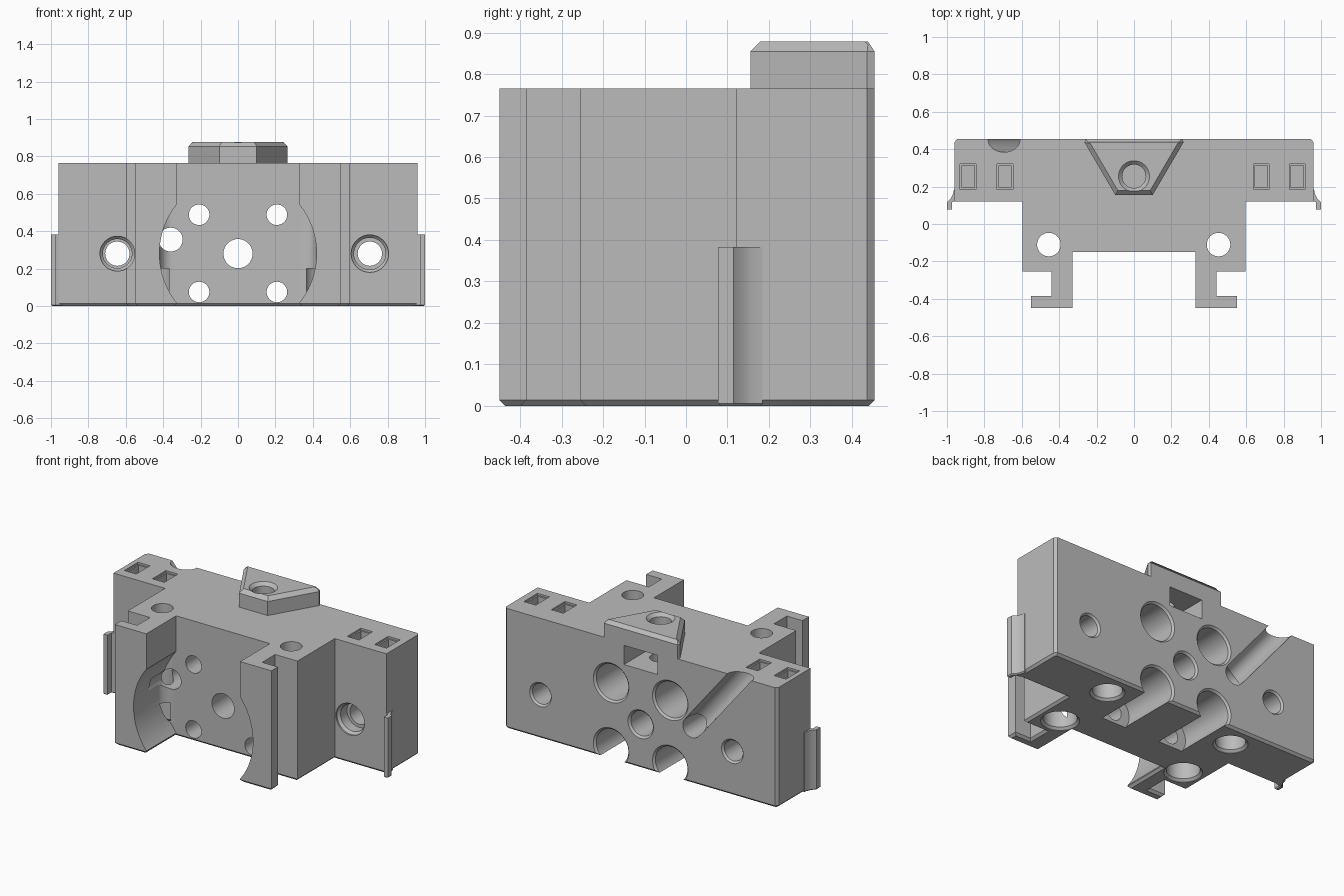
import bpy, bmesh, math
from mathutils import Matrix, Vector

if "Cube" in bpy.data.objects:
    bpy.data.objects.remove(bpy.data.objects["Cube"])

grey = bpy.data.materials.new("plain grey")
grey.use_nodes = True
grey.diffuse_color = (0.5, 0.5, 0.5, 1)
grey.node_tree.nodes["Principled BSDF"].inputs["Base Color"].default_value = (0.5, 0.5, 0.5, 1)

AXIS_Y = Matrix.Rotation(-math.pi / 2, 4, 'X')   # local z -> +y


def finish(name, bm):
    bmesh.ops.recalc_face_normals(bm, faces=bm.faces)
    me = bpy.data.meshes.new(name)
    bm.to_mesh(me)
    bm.free()
    me.materials.append(grey)
    ob = bpy.data.objects.new(name, me)
    bpy.context.scene.collection.objects.link(ob)
    return ob


def prism(name, outline, z0, z1, low=0, high=0):
    """Upright extrusion of a plan outline with chamfered bottom / top rims."""
    bm = bmesh.new()
    base = bm.faces.new([bm.verts.new((x, y, z0)) for x, y in outline])
    ext = bmesh.ops.extrude_face_region(bm, geom=[base])
    top = [v for v in ext["geom"] if isinstance(v, bmesh.types.BMVert)]
    bmesh.ops.translate(bm, verts=top, vec=(0, 0, z1 - z0))
    bmesh.ops.recalc_face_normals(bm, faces=bm.faces)
    for z, size in ((z0, low), (z1, high)):
        if size:
            rim = [e for e in bm.edges if all(abs(v.co.z - z) < 1e-5 for v in e.verts)]
            bmesh.ops.bevel(bm, geom=rim, offset=size, segments=1, affect='EDGES')
    return finish(name, bm)


def turned(name, profile, matrix, n=40):
    """Solid of revolution from (radius, height) pairs."""
    bm = bmesh.new()
    rings = [[bm.verts.new(matrix @ Vector((r * math.cos(2 * math.pi * i / n),
                                            r * math.sin(2 * math.pi * i / n), h)))
              for i in range(n)] for r, h in profile]
    for a, b in zip(rings, rings[1:]):
        for i in range(n):
            j = (i + 1) % n
            bm.faces.new((a[i], a[j], b[j], b[i]))
    bm.faces.new(rings[0])
    bm.faces.new(rings[-1])
    return finish(name, bm)


def box(name, x0, x1, y0, y1, z0, z1):
    return prism(name, [(x0, y0), (x1, y0), (x1, y1), (x0, y1)], z0, z1)


def boolean(target, tool, op='DIFFERENCE'):
    m = target.modifiers.new(op, 'BOOLEAN')
    m.operation, m.object, m.solver = op, tool, 'EXACT'
    bpy.context.view_layer.objects.active = target
    bpy.ops.object.modifier_apply(modifier=m.name)
    bpy.data.objects.remove(tool)


def bore_y(x, z, profile):
    boolean(body, turned("bore", profile, Matrix.Translation((x, 0, z)) @ AXIS_Y))


def bore_z(x, y, profile):
    boolean(body, turned("bore", profile, Matrix.Translation((x, y, 0))))


# Main body: wide rear slab, centre block and two hooked arms
TOP, BACK = 0.765, 0.455
half = [(0.33, -0.15), (0.33, -0.45), (0.55, -0.45), (0.55, -0.385), (0.44, -0.385),
        (0.44, -0.255), (0.597, -0.255), (0.597, 0.12), (0.96, 0.12),
        (0.96, BACK - 0.018), (0.945, BACK)]
body = prism("mounting_block", half + [(-x, y) for x, y in reversed(half)], 0, TOP, low=0.014)

# Mounting tab with a bevelled rim
tab = prism("tab", [(-0.1, 0.155), (0.1, 0.155), (0.265, BACK - 0.018), (0.258, BACK),
                    (-0.258, BACK), (-0.265, BACK - 0.018)], TOP - 0.05, 0.878, high=0.024)
boolean(body, tab, 'UNION')

# Side clips
for s in (-1, 1):
    clip = [(0.94, 0.185), (0.962, 0.185), (0.968, 0.16), (0.98, 0.135), (1.0, 0.115),
            (1.0, 0.077), (0.972, 0.077), (0.972, 0.118), (0.94, 0.125)]
    boolean(body, prism("clip", [(s * x, y) for x, y in clip], 0, 0.383, low=0.006), 'UNION')

# Round front recess with filleted sides
dish = turned("dish", [(0.42, -0.5), (0.42, -0.15)],
              Matrix.Translation((0, 0, 0.28)) @ AXIS_Y, 96)
arc = [(0.35 + 0.07 * math.sin(t * math.pi / 16), -0.22 + 0.07 * math.cos(t * math.pi / 16))
       for t in range(9)]
sides = arc + [(0.43, -0.6)]
boolean(dish, prism("dish_limit", sides + [(-x, y) for x, y in reversed(sides)], -0.3, 0.9),
        'INTERSECT')
boolean(body, dish)

# Centre bore and four counterbored holes around it
bore_y(0, 0.28, [(0.078, -0.3), (0.078, 0.443), (0.092, 0.457), (0.092, 0.5)])
for x in (-0.208, 0.208):
    for z in (0.075, 0.488):
        bore_y(x, z, [(0.055, -0.3), (0.055, 0.07), (0.113, 0.07), (0.113, 0.443),
                      (0.127, 0.457), (0.127, 0.5)])

# Outer fixing holes, counterbored from the front
for x, r, start in ((-0.645, 0.093, -0.3), (0.705, 0.1, 0.0)):
    bore_y(x, 0.28, [(r, start), (r, 0.13), (r - 0.015, 0.145), (r - 0.015, 0.21),
                     (0.065, 0.21), (0.065, 0.443), (0.078, 0.457), (0.078, 0.5)])

# Vertical holes: two through, two blind from below
for x in (-0.455, 0.452):
    bore_z(x, -0.11, [(0.11, -0.05), (0.11, 0.002), (0.096, 0.016), (0.096, 0.2),
                      (0.063, 0.2), (0.063, 0.85)])
    bore_z(x, 0.305, [(0.1, -0.05), (0.1, 0.002), (0.086, 0.016), (0.086, 0.2)])

# Tab screw hole and the nut slot behind it
bore_z(0, 0.255, [(0.063, 0.5), (0.063, 0.858), (0.085, 0.88), (0.085, 0.95)])
boolean(body, box("nut_slot", -0.118, 0.118, 0.15, 0.6, 0.628, 0.75))

# Top magnet pockets with chamfered mouths
for x in (-0.887, -0.69, 0.68, 0.873):
    boolean(body, box("pocket", x - 0.033, x + 0.033, 0.195, 0.312, TOP - 0.09, 0.9))
    boolean(body, box("mouth", x - 0.042, x + 0.042, 0.185, 0.322, TOP - 0.012, 0.9))

# Diagonal cable channel in the back, ending in a through hole
bore_y(-0.36, 0.355, [(0.064, -0.3), (0.064, 0.6)])
start, end = Vector((-0.365, 0.45, 0.36)), Vector((-0.695, 0.45, 0.765))
d = (end - start).normalized()
turn = Matrix.Translation(start) @ d.to_track_quat('Z', 'Y').to_matrix().to_4x4()
boolean(body, turned("channel", [(0.066, 0), (0.066, 0.8)], turn))

# Smooth bores, crisp edges
for ob in bpy.context.selected_objects:
    ob.select_set(False)
body.select_set(True)
bpy.context.view_layer.objects.active = body
bpy.ops.object.shade_smooth_by_angle(angle=math.radians(28))
